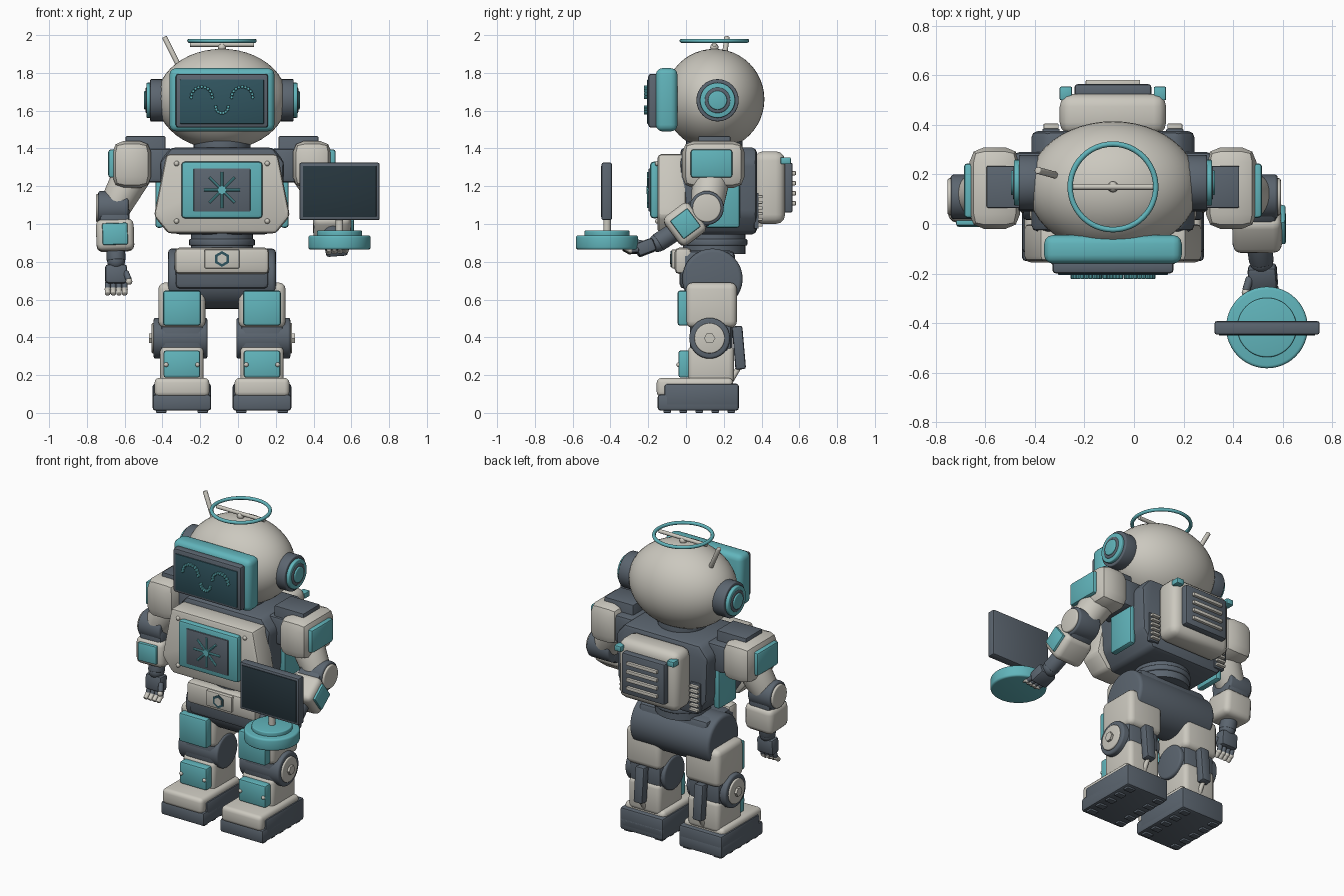
import bpy, bmesh
from math import pi, sin, cos, radians
from mathutils import Vector, Matrix

if "Cube" in bpy.data.objects:
    bpy.data.objects.remove(bpy.data.objects["Cube"])

CX = -0.085  # body centre line; all x below are measured from it


def material(name, rgb):
    m = bpy.data.materials.new(name)
    m.use_nodes = True
    m.diffuse_color = (*rgb, 1)
    m.node_tree.nodes["Principled BSDF"].inputs["Base Color"].default_value = (*rgb, 1)
    return m


WHITE = material("warm white", (0.60, 0.58, 0.52))
TEAL = material("teal", (0.12, 0.46, 0.50))
DARK = material("slate grey", (0.105, 0.13, 0.16))
SCREEN = material("deep teal", (0.03, 0.09, 0.115))
GLASS = material("dark glass", (0.02, 0.037, 0.048))


def finish(bm, name, mat, M=None):
    bmesh.ops.transform(bm, matrix=Matrix.Translation((CX, 0, 0)) @ (M or Matrix()), verts=bm.verts)
    bmesh.ops.recalc_face_normals(bm, faces=bm.faces)
    me = bpy.data.meshes.new(name)
    bm.to_mesh(me)
    bm.free()
    me.materials.append(mat)
    ob = bpy.data.objects.new(name, me)
    bpy.context.collection.objects.link(ob)
    bpy.ops.object.select_all(action='DESELECT')
    ob.select_set(True)
    bpy.context.view_layer.objects.active = ob
    bpy.ops.object.shade_smooth_by_angle(angle=radians(35))
    return ob


def bevel(bm, edges, width, seg):
    if width:
        bmesh.ops.bevel(bm, geom=list(edges), offset=width, segments=seg, profile=0.5, affect='EDGES')


def box(name, x, y, z, mat, bev=0.01, M=None, seg=2):
    """Box from (low, high) ranges."""
    bm = bmesh.new()
    bmesh.ops.create_cube(bm, size=1)
    for v in bm.verts:
        v.co = [r[0] + (c + 0.5) * (r[1] - r[0]) for c, r in zip(v.co, (x, y, z))]
    bevel(bm, bm.edges, bev, seg)
    return finish(bm, name, mat, M)


def rod(name, a, b, r, mat, r2=None, bev=0, sides=32, M=None):
    """Cylinder or cone between two points."""
    a, b = Vector(a), Vector(b)
    bm = bmesh.new()
    bmesh.ops.create_cone(bm, cap_ends=True, segments=sides, radius1=r,
                          radius2=r if r2 is None else r2, depth=(b - a).length)
    bevel(bm, [e for e in bm.edges if abs(e.verts[0].co.z - e.verts[1].co.z) < 1e-5], bev, 3)
    T = Matrix.Translation((a + b) / 2) @ Vector((0, 0, 1)).rotation_difference(b - a).to_matrix().to_4x4()
    return finish(bm, name, mat, (M or Matrix()) @ T)


def ball(name, c, r, mat, M=None, n=24):
    bm = bmesh.new()
    bmesh.ops.create_uvsphere(bm, u_segments=n, v_segments=n // 2, radius=1)
    S = Matrix.Diagonal((*(r if isinstance(r, tuple) else (r, r, r)), 1))
    return finish(bm, name, mat, (M or Matrix()) @ Matrix.Translation(c) @ S)


def prism(name, outline, y, mat, bev):
    """Front outline (half, mirrored) pushed from y[0] to y[1]."""
    pts = outline + [(-px, pz) for px, pz in reversed(outline)]
    bm = bmesh.new()
    f = bm.faces.new([bm.verts.new((px, y[0], pz)) for px, pz in pts])
    ext = bmesh.ops.extrude_face_region(bm, geom=[f])
    bmesh.ops.translate(bm, vec=(0, y[1] - y[0], 0),
                        verts=[g for g in ext["geom"] if isinstance(g, bmesh.types.BMVert)])
    bevel(bm, bm.edges, bev, 2)
    return finish(bm, name, mat)


def span(s, a, b):
    return tuple(sorted((s * a, s * b)))


def around(c, h):
    return (c - h, c + h)


# Head, face screen and smile
ball("head", (0, 0.15, 1.66), (0.345, 0.265, 0.267), WHITE, n=48)
box("face_frame", around(0, 0.278), (-0.16, -0.045), (1.49, 1.825), TEAL, 0.035, seg=3)
box("face_bezel", around(0, 0.245), (-0.2, -0.14), (1.51, 1.795), DARK, 0.015)
box("face_screen", around(0, 0.222), (-0.206, -0.19), (1.53, 1.765), SCREEN, 0.004)
for cx, cz, r, a0, a1, n in ((-0.107, 1.67, 0.056, 0, pi, 11), (0.107, 1.67, 0.056, 0, pi, 11),
                             (0, 1.62, 0.033, pi, 2 * pi, 8)):
    for i in range(n):
        a = a0 + (a1 - a0) * i / (n - 1)
        px, pz = cx + r * cos(a), cz + r * sin(a)
        rod("face_bead", (px, -0.2, pz), (px, -0.222, pz), 0.0085, TEAL, bev=0.003, sides=8)

# Ears
for s in (1, -1):
    for x0, x1, r, m in ((0.29, 0.38, 0.112, DARK), (0.37, 0.4, 0.093, TEAL),
                         (0.39, 0.404, 0.068, DARK), (0.39, 0.412, 0.05, TEAL)):
        rod("ear", (s * x0, 0.167, 1.655), (s * x1, 0.167, 1.655), r, m, bev=0.006)

# Antenna and halo
rod("antenna", (-0.225, 0.195, 1.83), (-0.305, 0.217, 1.99), 0.014, WHITE, bev=0.004, sides=16)
bpy.ops.mesh.primitive_torus_add(location=(CX, 0.15, 1.97), major_radius=0.173, minor_radius=0.011,
                                 major_segments=48, minor_segments=10)
halo = bpy.context.object
halo.name = "halo"
halo.data.materials.append(TEAL)
bpy.ops.object.shade_smooth_by_angle(angle=radians(60))
rod("halo_bar", (-0.17, 0.15, 1.95), (0.17, 0.15, 1.95), 0.012, WHITE, sides=16)
ball("halo_stud", (0, 0.15, 1.935), 0.022, WHITE)

# Torso
rod("neck", (0, 0.15, 1.36), (0, 0.15, 1.46), 0.15, DARK, bev=0.01)
prism("torso", [(0.25, 0.945), (0.32, 1.05), (0.33, 1.33), (0.27, 1.405)], (-0.03, 0.375), DARK, 0.025)
prism("chest_plate", [(0.285, 0.95), (0.358, 1.04), (0.355, 1.07), (0.295, 1.37)], (-0.15, 0.0), WHITE, 0.02)
box("chest_frame", around(0, 0.215), (-0.19, -0.14), (1.03, 1.33), TEAL, 0.018)
box("chest_panel", around(0, 0.15), (-0.198, -0.17), (1.065, 1.295), DARK, 0.006)
for i in range(8):
    a = i * pi / 4
    rod("chest_spoke", (0.018 * cos(a), -0.2, 1.18 + 0.018 * sin(a)),
        (0.095 * cos(a), -0.2, 1.18 + 0.095 * sin(a)), 0.007, TEAL, sides=8)
rod("chest_hub", (0, -0.195, 1.18), (0, -0.21, 1.18), 0.022, TEAL, sides=16)
for s in (1, -1):
    for z in (1.015, 1.32):
        ball("chest_bolt", (s * 0.24, -0.15, z), 0.014, WHITE, n=12)
    box("side_panel", span(s, 0.31, 0.353), (0.1, 0.285), (0.98, 1.35), TEAL, 0.015)
    box("back_vent", span(s, 0.215, 0.285), (0.36, 0.385), (0.975, 1.165), DARK, 0.005)
    for i in range(6):
        z = 0.995 + i * 0.03
        box("back_vent_slat", span(s, 0.22, 0.28), (0.38, 0.405), around(z, 0.008), WHITE, 0.003)

# Backpack
box("backpack", around(0, 0.215), (0.36, 0.525), (1.0, 1.385), WHITE, 0.05, seg=3)
box("backpack_panel", around(0, 0.155), (0.5, 0.565), (1.06, 1.325), DARK, 0.012)
for i in range(4):
    box("backpack_slat", around(0, 0.11), (0.555, 0.582), around(1.11 + i * 0.053, 0.011), WHITE, 0.004)
for s in (1, -1):
    box("backpack_lamp", span(s, 0.165, 0.215), (0.5, 0.555), around(1.335, 0.018), TEAL, 0.006)

# Waist and pelvis
rod("waist", (0, 0.15, 0.84), (0, 0.15, 0.96), 0.165, DARK)
rod("waist_ring", (0, 0.15, 0.885), (0, 0.15, 0.92), 0.175, DARK, bev=0.008)
rod("hip_barrel", (-0.285, 0.14, 0.71), (0.285, 0.14, 0.71), 0.16, DARK, bev=0.02)
box("pelvis", around(0, 0.25), (-0.035, 0.26), (0.655, 0.86), DARK, 0.03)
box("belt", around(0, 0.25), (-0.06, 0.03), (0.735, 0.875), WHITE, 0.025)
box("buckle", around(0, 0.092), (-0.077, -0.04), (0.765, 0.865), WHITE, 0.006)
rod("buckle_nut", (0, -0.07, 0.815), (0, -0.082, 0.815), 0.042, SCREEN, sides=6)
rod("buckle_nut_face", (0, -0.075, 0.815), (0, -0.084, 0.815), 0.027, WHITE, sides=6)

# Legs and feet
for s in (1, -1):
    lx = s * 0.212
    box("thigh", around(lx, 0.125), (0.0, 0.27), (0.45, 0.69), WHITE, 0.035, seg=3)
    box("thigh_plate", around(lx, 0.1), (-0.045, 0.02), (0.462, 0.648), TEAL, 0.014)
    rod("knee", (lx - s * 0.135, 0.125, 0.395), (lx + s * 0.15, 0.125, 0.395), 0.108, DARK, bev=0.012)
    box("knee_core", around(lx, 0.115), (0.02, 0.245), (0.3, 0.5), DARK, 0.03)
    rod("knee_cap", (lx + s * 0.14, 0.125, 0.395), (lx + s * 0.16, 0.125, 0.395), 0.08, WHITE, bev=0.006)
    rod("knee_bolt", (lx + s * 0.15, 0.125, 0.395), (lx + s * 0.175, 0.125, 0.395), 0.03, WHITE, sides=6)
    box("shin", around(lx, 0.115), (0.01, 0.255), (0.15, 0.355), WHITE, 0.03, seg=3)
    box("shin_plate", around(lx, 0.097), (-0.04, 0.03), (0.187, 0.33), TEAL, 0.012)
    for t in (1, -1):
        ball("shin_bolt", (lx + t * 0.083, -0.04, 0.255), 0.012, WHITE, n=12)
    tilt = Matrix.Translation((lx, 0.28, 0.345)) @ Matrix.Rotation(radians(5), 4, 'X')
    box("calf_piston", around(0, 0.033), around(0, 0.028), around(0, 0.115), DARK, 0.012, tilt)
    rod("calf_rod", (lx, 0.285, 0.25), (lx, 0.22, 0.14), 0.014, WHITE, sides=16)
    box("foot_top", around(lx, 0.145), (-0.155, 0.25), (0.085, 0.185), WHITE, 0.025, seg=3)
    box("heel_guard", around(lx, 0.155), (-0.115, 0.28), (0.03, 0.155), DARK, 0.015)
    box("sole", around(lx, 0.155), (-0.15, 0.28), (0.012, 0.098), DARK, 0.015)
    for t in (1, -1):
        for i in range(5):
            box("cleat", around(lx + t * 0.11, 0.028), around(-0.1 + i * 0.085, 0.02), (0, 0.02), DARK, 0.004)


def aim(p, d):
    """Frame at p whose -z axis runs along d."""
    return Matrix.Translation(p) @ Vector((0, 0, -1)).rotation_difference(Vector(d)).to_matrix().to_4x4()


# Arms and hands
def arm(s, elbow, fore_dir, wrist, hand_dir, plate_out):
    box("shoulder_block", span(s, 0.3, 0.51), (0.065, 0.235), (1.23, 1.465), DARK, 0.006)
    box("shoulder_joint", span(s, 0.26, 0.4), (0.05, 0.29), (1.22, 1.4), DARK, 0.02)
    box("shoulder", span(s, 0.375, 0.58), (-0.02, 0.31), (1.19, 1.44), WHITE, 0.06, seg=2)
    box("shoulder_plate", span(s, 0.55, 0.602), (0.025, 0.245), (1.245, 1.395), TEAL, 0.014)
    rod("upper_arm", (s * 0.46, 0.14, 1.29), elbow, 0.105, WHITE, r2=0.085, bev=0.01)
    ex, ey, ez = elbow
    rod("elbow", (ex - s * 0.075, ey, ez), (ex + s * 0.085, ey, ez), 0.09, DARK, bev=0.012)
    rod("elbow_cap", (ex + s * 0.07, ey, ez), (ex + s * 0.098, ey, ez), 0.075, WHITE, bev=0.008)
    F = aim(elbow, fore_dir)
    box("forearm_cuff", around(0, 0.08), around(0, 0.08), (-0.12, 0), DARK, 0.02, F)
    box("forearm", around(0, 0.1), around(0, 0.095), (-0.23, -0.06), WHITE, 0.035, F, 3)
    if plate_out:
        box("forearm_plate", span(s, 0.08, 0.115), around(0, 0.06), (-0.2, -0.085), TEAL, 0.008, F)
    else:
        box("forearm_plate", around(0, 0.067), (-0.112, -0.08), (-0.2, -0.085), TEAL, 0.008, F)
    rod("wrist", Vector(elbow) + Vector(fore_dir).normalized() * 0.2, wrist, 0.05, DARK, bev=0.006)
    H = aim(wrist, hand_dir)
    ball("wrist_ball", (0, 0, 0), 0.048, DARK, H)
    box("palm", around(0, 0.058), around(0, 0.036), (-0.12, -0.02), DARK, 0.015, H)
    for i in range(4):
        fx = -0.045 + i * 0.03
        rod("finger", (fx, 0, -0.11), (fx, -0.012, -0.15), 0.015, DARK, bev=0.004, sides=12, M=H)
        ball("finger_joint", (fx, -0.012, -0.152), 0.0165, WHITE, H, 12)
        rod("fingertip", (fx, -0.012, -0.152), (fx, -0.04, -0.178), 0.0145, WHITE, bev=0.005, sides=12, M=H)
    rod("thumb", (-s * 0.05, -0.02, -0.06), (-s * 0.068, -0.05, -0.105), 0.016, DARK, bev=0.004, sides=12, M=H)
    ball("thumb_tip", (-s * 0.068, -0.053, -0.112), 0.018, WHITE, H, 12)


arm(-1, (-0.57, 0.11, 1.085), (0.03, -0.05, -1), (-0.56, 0.085, 0.805), (0.0, -0.06, -1), False)
arm(1, (0.58, 0.11, 1.085), (0.02, -0.8, -0.6), (0.6, -0.15, 0.9), (0.08, -1, -0.38), True)

# Tray with standing screen, held in the left hand
TX, TY = 0.622, -0.418
rod("tray", (TX, TY, 0.865), (TX, TY, 0.94), 0.165, TEAL, bev=0.012, sides=48)
rod("tray_top", (TX, TY, 0.93), (TX, TY, 0.965), 0.12, TEAL, bev=0.006, sides=48)
rod("screen_stem", (TX, TY, 0.95), (TX, TY, 1.04), 0.02, WHITE, sides=20)
box("screen_case", (0.41, 0.835), (-0.447, -0.392), (1.02, 1.325), DARK, 0.01)
box("screen_glass", (0.428, 0.817), (-0.451, -0.44), (1.037, 1.308), GLASS, 0.002)
